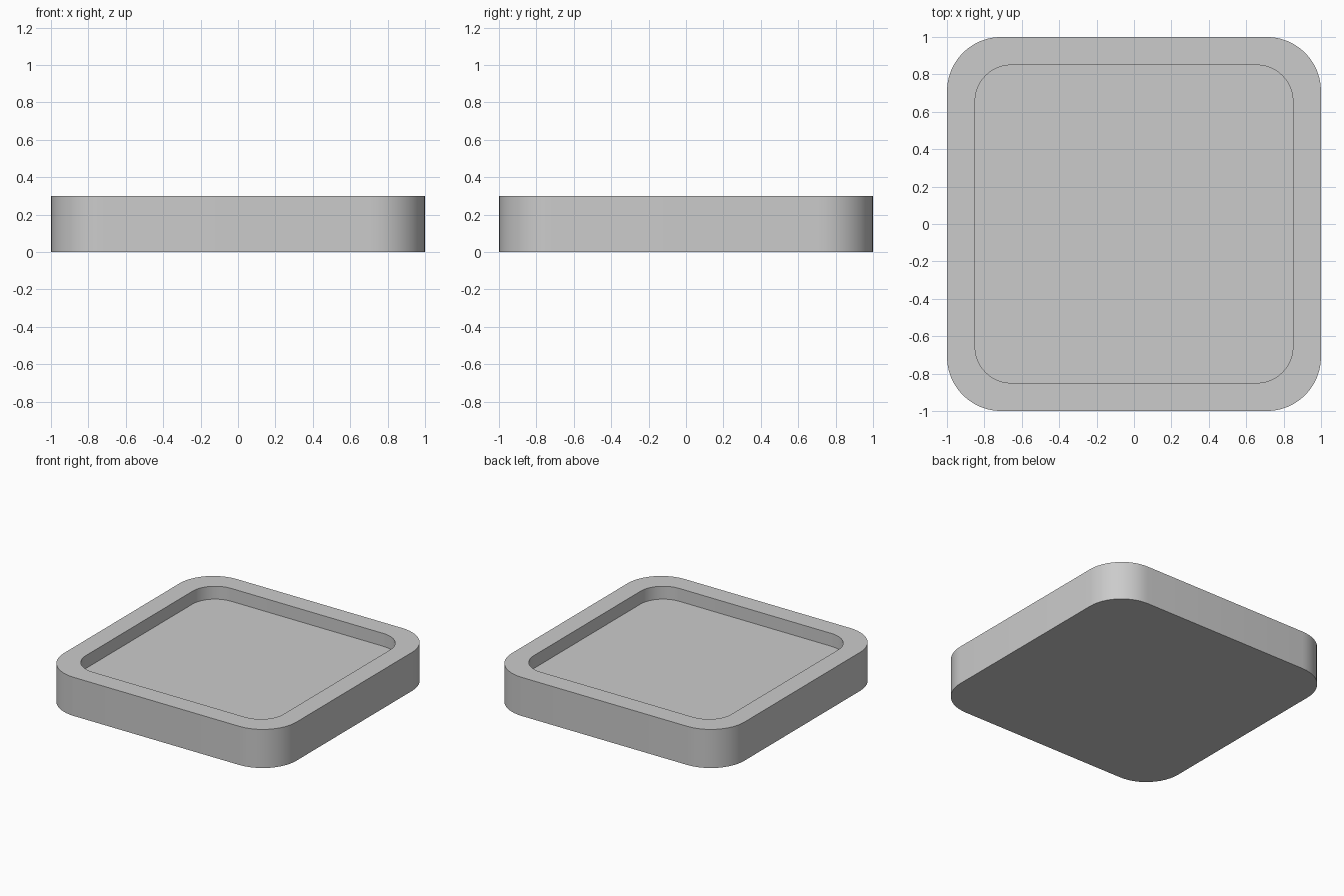
import bpy, bmesh, math

if "Cube" in bpy.data.objects:
    bpy.data.objects.remove(bpy.data.objects["Cube"])

SEGMENTS = 12  # steps per rounded corner


def rounded_square(bm, half, radius, z):
    """Ring of vertices following a square with rounded corners."""
    ring = []
    for corner in range(4):
        mid = math.radians(45 + 90 * corner)
        cx = math.copysign(half - radius, math.cos(mid))
        cy = math.copysign(half - radius, math.sin(mid))
        for i in range(SEGMENTS + 1):
            a = math.radians(90 * (corner + i / SEGMENTS))
            ring.append(bm.verts.new((cx + radius * math.cos(a),
                                      cy + radius * math.sin(a), z)))
    return ring


def bridge(bm, a, b):
    n = len(a)
    for i in range(n):
        j = (i + 1) % n
        bm.faces.new((a[i], a[j], b[j], b[i]))


# Tray: outer wall, flat rim, recess wall, then floor and underside
bm = bmesh.new()
rings = [rounded_square(bm, *spec) for spec in (
    (1.0, 0.29, 0.0),
    (1.0, 0.29, 0.3),
    (0.85, 0.195, 0.3),
    (0.85, 0.195, 0.2),
)]
for lower, upper in zip(rings, rings[1:]):
    bridge(bm, lower, upper)
bm.faces.new(rings[0][::-1])
bm.faces.new(rings[-1])
bmesh.ops.recalc_face_normals(bm, faces=bm.faces)

mesh = bpy.data.meshes.new("tray")
bm.to_mesh(mesh)
bm.free()
tray = bpy.data.objects.new("tray", mesh)
bpy.context.collection.objects.link(tray)

# Smooth corners, crisp rims
bpy.context.view_layer.objects.active = tray
tray.select_set(True)
bpy.ops.object.shade_smooth_by_angle(angle=math.radians(30))
